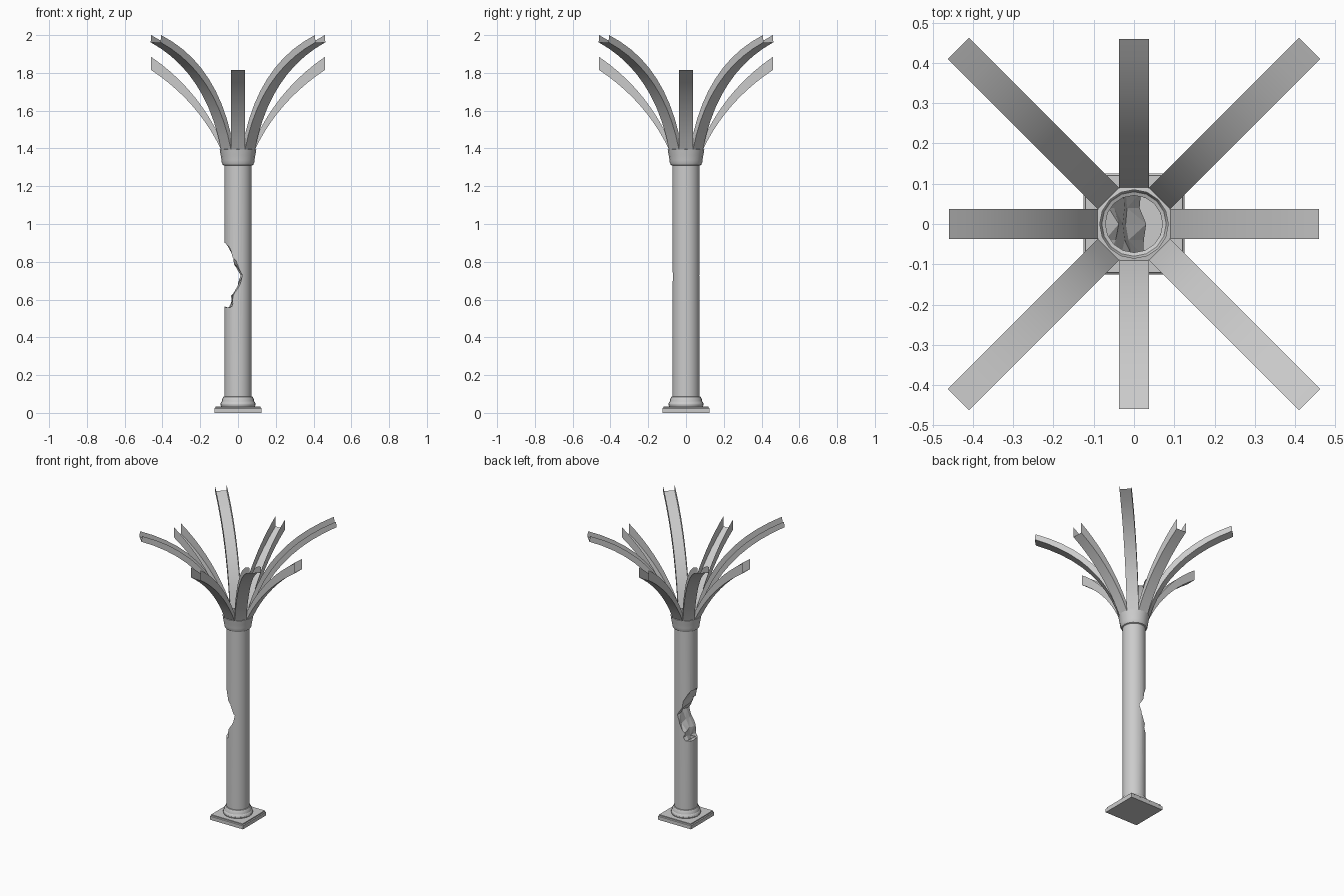
import bpy, bmesh, random
from math import sin, cos, pi, radians
from mathutils import Vector

if "Cube" in bpy.data.objects:
    bpy.data.objects.remove(bpy.data.objects["Cube"])

random.seed(4)


def finish(name, bm, smooth=True):
    bmesh.ops.recalc_face_normals(bm, faces=bm.faces[:])
    mesh = bpy.data.meshes.new(name)
    bm.to_mesh(mesh)
    bm.free()
    ob = bpy.data.objects.new(name, mesh)
    bpy.context.collection.objects.link(ob)
    bpy.ops.object.select_all(action='DESELECT')
    ob.select_set(True)
    bpy.context.view_layer.objects.active = ob
    if smooth:
        bpy.ops.object.shade_smooth_by_angle(angle=radians(30))
    return ob


def bridge(bm, rings, closed):
    for a, b in zip(rings, rings[1:]):
        n = len(a)
        for i in range(n if closed else n - 1):
            j = (i + 1) % n
            bm.faces.new((a[i], a[j], b[j], b[i]))


def lathe(name, profile, sides, capped=False, smooth=True):
    bm = bmesh.new()
    rings = [[bm.verts.new((r * cos(2 * pi * i / sides), r * sin(2 * pi * i / sides), z))
              for i in range(sides)] for r, z in profile]
    bridge(bm, rings, True)
    if capped:
        bm.faces.new(rings[0])
        bm.faces.new(rings[-1])
    return finish(name, bm, smooth)


# square plinth with a stepped, chamfered edge
bm = bmesh.new()
rings = [[bm.verts.new((sx * h, sy * h, z)) for sx, sy in ((-1, -1), (1, -1), (1, 1), (-1, 1))]
         for h, z in ((.125, 0), (.125, .024), (.12, .028), (.12, .035))]
bridge(bm, rings, True)
bm.faces.new(rings[0])
bm.faces.new(rings[-1])
finish("plinth", bm, False)

# moulded base ring
lathe("base_moulding", [(.09, .035), (.093, .045), (.09, .056), (.086, .06),
                        (.083, .075), (.077, .085), (.071, .087)], 24)

# shaft, hollow at both ends
shaft = lathe("shaft", [(.072, .07), (.072, 1.33)], 32, capped=True)

# ragged wedge that breaks away the left side of the shaft
bite = [(-.2, .90), (-.068, .90), (-.045, .88), (-.032, .83), (-.012, .79), (.022, .735),
        (.002, .67), (-.028, .62), (-.03, .58), (-.04, .56), (-.068, .555), (-.2, .555)]
bm = bmesh.new()
rings = []
for k in range(7):
    y = -.12 + .04 * k
    ring = []
    for x, z in bite:
        j = .009 if x > -.1 else 0
        ring.append(bm.verts.new((x + random.uniform(-j, j), y, z + random.uniform(-j, j))))
    rings.append(ring)
bridge(bm, rings, True)
bm.faces.new(rings[0])
bm.faces.new(rings[-1])
bmesh.ops.triangulate(bm, faces=bm.faces[:])
cutter = finish("break_cutter", bm, False)
cutter.hide_render = True
cutter.hide_set(True)

mod = shaft.modifiers.new("break", 'BOOLEAN')
mod.operation = 'DIFFERENCE'
mod.solver = 'EXACT'
mod.object = cutter
dg = bpy.context.evaluated_depsgraph_get()
broken = bpy.data.meshes.new_from_object(shaft.evaluated_get(dg))
shaft.modifiers.clear()
shaft.data = broken
bpy.data.objects.remove(cutter)

# open the shaft ends
bm = bmesh.new()
bm.from_mesh(broken)
ends = [f for f in bm.faces if abs(f.normal.z) > .99
        and (f.calc_center_median().z > 1.3 or f.calc_center_median().z < .08)]
bmesh.ops.delete(bm, geom=ends, context='FACES')
bm.to_mesh(broken)
bm.free()

# flared capital
lathe("capital", [(.071, 1.308), (.08, 1.312), (.086, 1.325), (.087, 1.338),
                  (.092, 1.365), (.097, 1.395), (.085, 1.397)], 16)


def bezier(p, t):
    a, b, c = (Vector(q) for q in p)
    return a * (1 - t) ** 2 + b * 2 * t * (1 - t) + c * t * t


def rib(name, angle, low, high, steps=10, half=.037):
    """Thin open channel: curved floor with two upright walls."""
    bm = bmesh.new()
    rings = []
    ca, sa = cos(angle), sin(angle)
    for i in range(steps + 1):
        lo, hi = bezier(low, i / steps), bezier(high, i / steps)
        ring = []
        for p, s in ((hi, -half), (lo, -half), (lo, half), (hi, half)):
            ring.append(bm.verts.new((p.x * ca - s * sa, p.x * sa + s * ca, p.y)))
        rings.append(ring)
    bridge(bm, rings, False)
    finish(name, bm)


# eight vault ribs: four low straight ones and four high diagonal ones
for k in range(4):
    rib(f"straight_rib_{k + 1}", k * pi / 2,
        [(.088, 1.39), (.21, 1.65), (.46, 1.815)],
        [(.066, 1.39), (.19, 1.70), (.46, 1.885)])
    rib(f"diagonal_rib_{k + 1}", pi / 4 + k * pi / 2,
        [(.088, 1.39), (.20, 1.80), (.617, 1.962)],
        [(.066, 1.39), (.17, 1.84), (.613, 2.0)])
